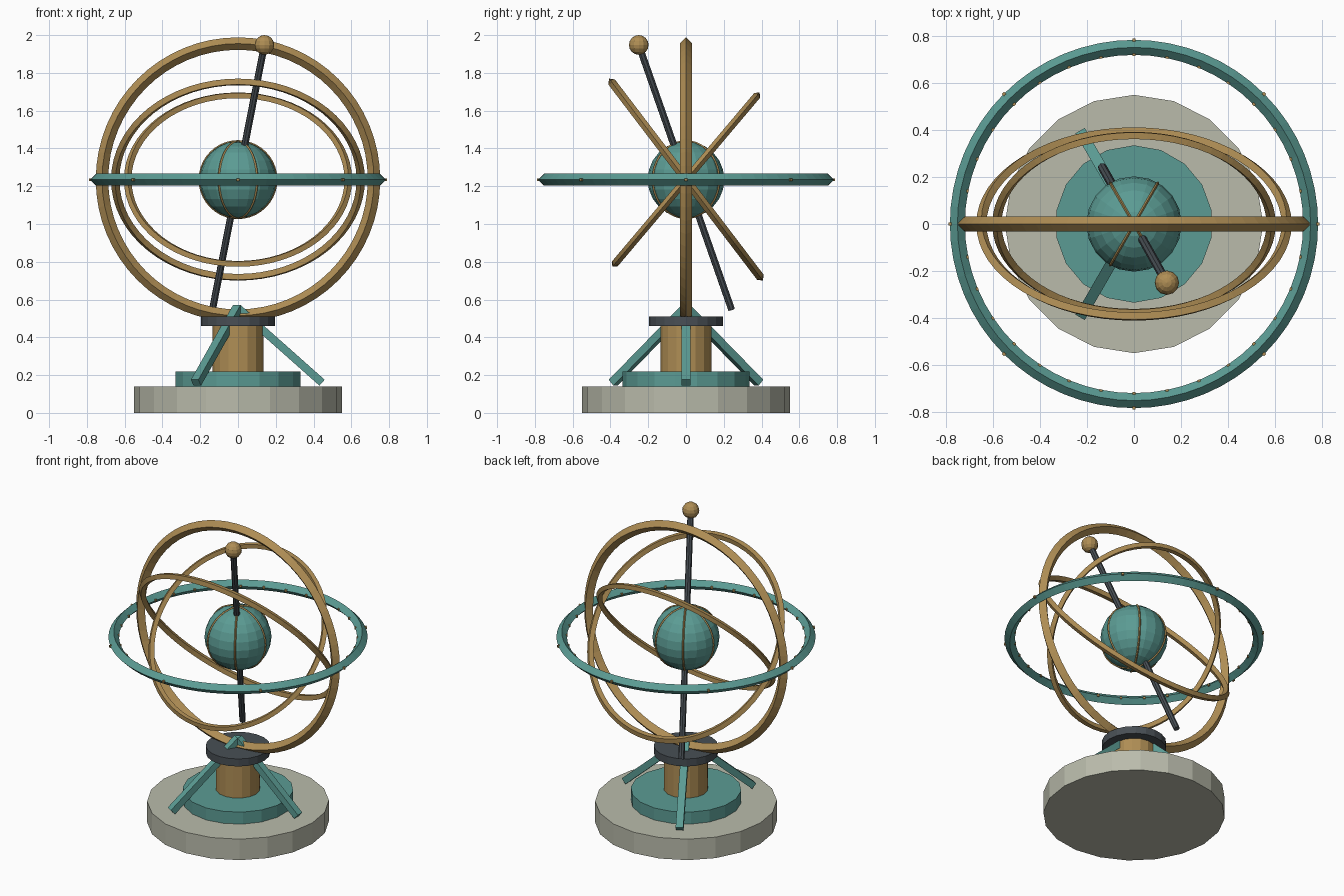
import bpy
from math import radians, sin, cos
from mathutils import Vector

if "Cube" in bpy.data.objects:
    bpy.data.objects.remove(bpy.data.objects["Cube"])


def material(name, rgb):
    m = bpy.data.materials.new(name)
    m.diffuse_color = (*rgb, 1)
    m.use_nodes = True
    m.node_tree.nodes["Principled BSDF"].inputs["Base Color"].default_value = m.diffuse_color
    return m


BRASS = material("brass", (0.43, 0.27, 0.09))
TEAL = material("verdigris", (0.105, 0.33, 0.295))
DARK = material("dark_metal", (0.065, 0.078, 0.09))
STONE = material("stone", (0.49, 0.50, 0.41))
CENTRE = Vector((0, 0, 1.235))


def finish(name, mat):
    ob = bpy.context.object
    ob.name = name
    ob.data.materials.append(mat)
    return ob


def disc(name, r, z0, z1, sides, mat):
    bpy.ops.mesh.primitive_cylinder_add(vertices=sides, radius=r, depth=z1 - z0,
                                        location=(0, 0, (z0 + z1) / 2))
    return finish(name, mat)


def ring(name, major, minor, rot, mat, segs=64, sides=4):
    # four-sided tube gives the diamond cross-section
    bpy.ops.mesh.primitive_torus_add(major_radius=major, minor_radius=minor,
                                     major_segments=segs, minor_segments=sides,
                                     location=CENTRE,
                                     rotation=[radians(a) for a in rot])
    return finish(name, mat)


def ball(name, r, loc, segs, rings, mat):
    bpy.ops.mesh.primitive_uv_sphere_add(segments=segs, ring_count=rings,
                                         radius=r, location=loc)
    return finish(name, mat)


def box(name, size, loc, rot, mat):
    bpy.ops.mesh.primitive_cube_add(size=1, location=loc, rotation=rot)
    ob = finish(name, mat)
    ob.scale = size
    return ob


# Stepped pedestal
disc("stone_base", 0.55, 0, 0.14, 20, STONE)
disc("base_step", 0.335, 0.14, 0.22, 18, TEAL)
disc("column", 0.134, 0.22, 0.465, 16, BRASS)
disc("collar", 0.195, 0.46, 0.51, 20, DARK)

# Three braces meeting over the collar
for i in range(3):
    a = radians(120 * i)
    top = Vector((0, 0, 0.555))
    foot = Vector((0.445 * cos(a), 0.445 * sin(a), 0.16))
    d = foot - top
    pitch = Vector((0, 0, 1)).angle(d)
    box(f"brace_{i + 1}", (0.042, 0.046, d.length), (top + foot) / 2,
        (0, pitch, a), TEAL)

# Large rings
ring("meridian_ring", 0.72, 0.033, (90, 0, 0), BRASS)
ring("horizon_ring", 0.752, 0.032, (0, 0, 0), TEAL)
ring("outer_tilted_ring", 0.65, 0.022, (-52.7, 0, 0), BRASS)
ring("inner_tilted_ring", 0.584, 0.02, (49.8, 0, 0), BRASS)

# Graduation marks: every fourth one runs right through the horizon ring
for i in range(32):
    a = radians(360 / 32 * i)
    r0, r1 = (0.716, 0.79) if i % 4 == 0 else (0.718, 0.75)
    r = (r0 + r1) / 2
    box(f"tick_{i + 1}", (r1 - r0, 0.014, 0.014),
        CENTRE + Vector((r * cos(a), r * sin(a), 0)), (0, 0, a), BRASS)

# Globe with three thin meridian bands
ball("globe", 0.203, CENTRE, 20, 12, TEAL)
for i in range(3):
    ring(f"globe_band_{i + 1}", 0.203, 0.006, (90, 0, 60 * i), BRASS, 40, 4)

# Tilted axis rod with ball finial
tip = Vector((0.14, -0.25, 1.948))
tail = CENTRE - (tip - CENTRE) * 0.965
axis = tip - tail
bpy.ops.mesh.primitive_cylinder_add(vertices=8, radius=0.019, depth=axis.length,
                                    location=(tip + tail) / 2)
rod = finish("axis_rod", DARK)
rod.rotation_euler = axis.to_track_quat('Z', 'Y').to_euler()
ball("axis_finial", 0.052, tip, 12, 8, BRASS)
